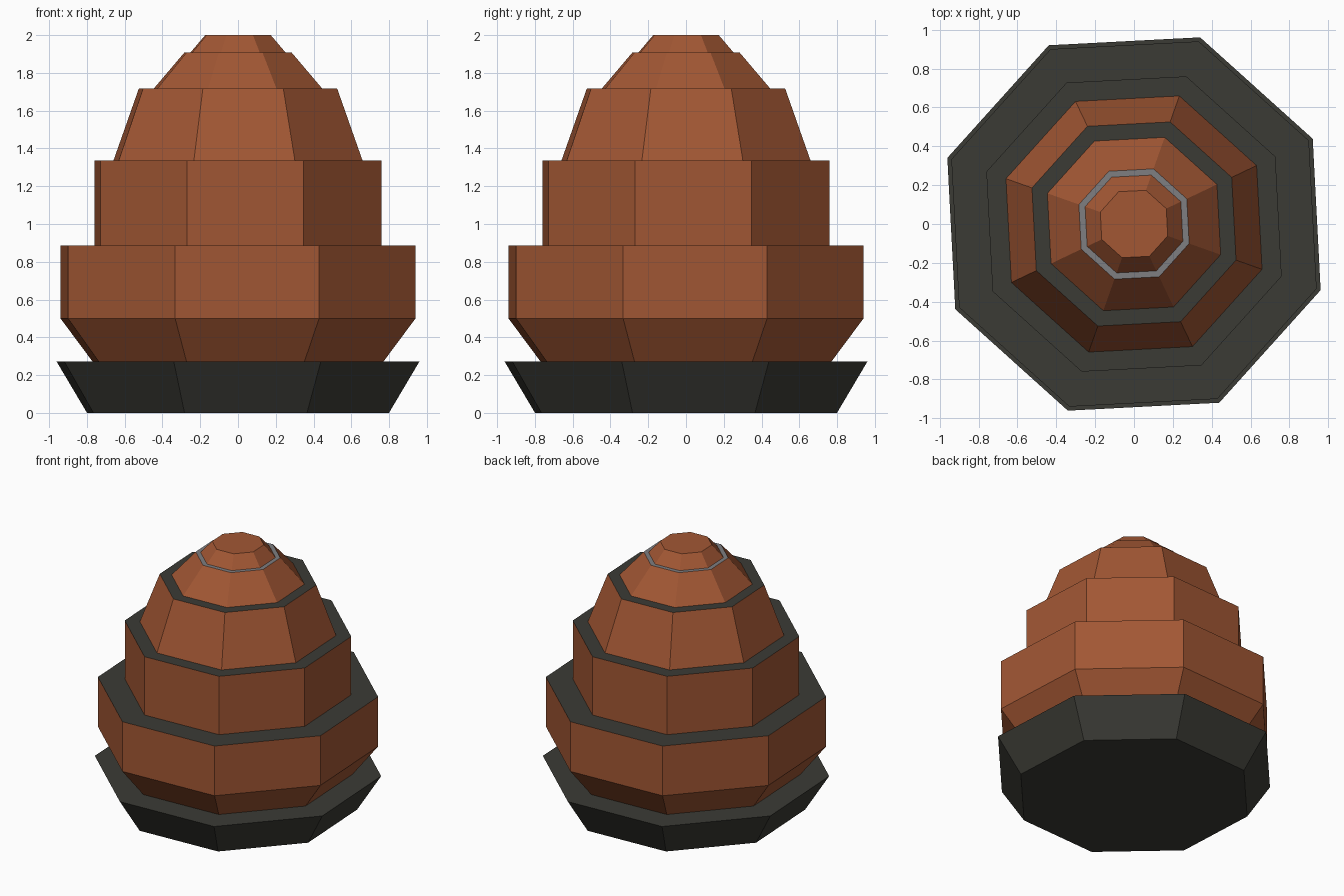
import bpy, bmesh, math

if "Cube" in bpy.data.objects:
    bpy.data.objects.remove(bpy.data.objects["Cube"])

SIDES = 8
TURN = math.radians(25.5)   # rotation of the octagon


def material(name, rgb):
    m = bpy.data.materials.new(name)
    m.diffuse_color = (*rgb, 1)
    m.use_nodes = True
    m.node_tree.nodes["Principled BSDF"].inputs["Base Color"].default_value = m.diffuse_color
    return m


rust = material("rust brown", (0.36, 0.095, 0.034))
dark = material("dark grey", (0.044, 0.044, 0.036))
grey = material("mid grey", (0.21, 0.21, 0.22))


def tier(name, profile, side_mat, cap_mat):
    """Closed octagonal tier from (radius, z) pairs; the top face gets cap_mat."""
    bm = bmesh.new()
    rings = []
    for r, z in profile:
        rings.append([bm.verts.new((r * math.cos(TURN + k * math.tau / SIDES),
                                    r * math.sin(TURN + k * math.tau / SIDES), z))
                      for k in range(SIDES)])
    for a, b in zip(rings, rings[1:]):
        for k in range(SIDES):
            n = (k + 1) % SIDES
            bm.faces.new((a[k], a[n], b[n], b[k]))
    bm.faces.new(rings[0][::-1])
    bm.faces.new(rings[-1]).material_index = 1
    me = bpy.data.meshes.new(name)
    bm.to_mesh(me)
    bm.free()
    me.materials.append(side_mat)
    me.materials.append(cap_mat)
    ob = bpy.data.objects.new(name, me)
    bpy.context.collection.objects.link(ob)


# Flared dark foot
tier("foot", [(0.848, 0), (1.019, 0.272)], dark, dark)
# Stacked brown tiers with dark ledges
tier("lower_body", [(0.817, 0.272), (0.997, 0.5), (0.997, 0.885)], rust, dark)
tier("middle_body", [(0.806, 0.885), (0.806, 1.337)], rust, dark)
tier("upper_body", [(0.699, 1.337), (0.557, 1.717)], rust, dark)
# Sloped crown with a grey ledge, then the tip
tier("crown", [(0.473, 1.717), (0.301, 1.908)], rust, grey)
tier("tip", [(0.267, 1.908), (0.184, 2.0)], rust, rust)
